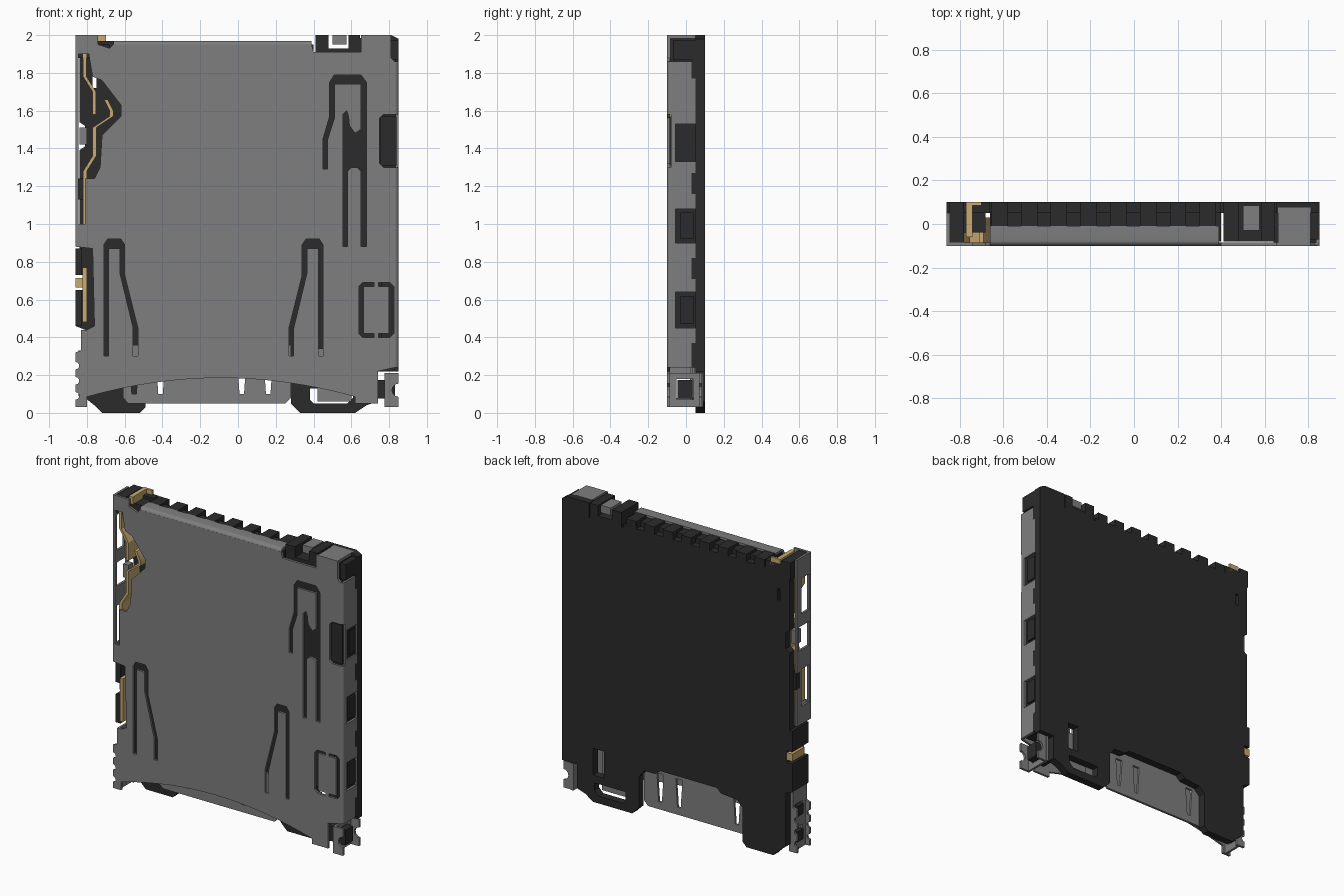
import bpy, bmesh, math
from mathutils import Matrix


def material(name, rgb):
    m = bpy.data.materials.new(name)
    m.diffuse_color = (*rgb, 1)
    return m


STEEL = material("steel grey", (0.21, 0.21, 0.21))
BLACK = material("black plastic", (0.024, 0.024, 0.024))
GOLD = material("gold contact", (0.58, 0.41, 0.17))

# sheet plane -> model space, for each extrusion axis
AXES = {
    "x": Matrix(((0, 0, 1, 0), (1, 0, 0, 0), (0, 1, 0, 0), (0, 0, 0, 1))),
    "y": Matrix(((1, 0, 0, 0), (0, 0, -1, 0), (0, 1, 0, 0), (0, 0, 0, 1))),
    "z": Matrix.Identity(4),
}


def plate(name, loops, a, b, mat, axis="y"):
    """Extrude an outline (first loop) with holes (other loops) from a to b."""
    cu = bpy.data.curves.new(name, "CURVE")
    cu.dimensions = "2D"
    cu.fill_mode = "BOTH"
    cu.extrude = abs(b - a) / 2
    for pts in loops:
        sp = cu.splines.new("POLY")
        sp.points.add(len(pts) - 1)
        for p, (u, v) in zip(sp.points, pts):
            p.co = (u, v, 0, 1)
        sp.use_cyclic_u = True
    tmp = bpy.data.objects.new(name + "_curve", cu)
    me = bpy.data.meshes.new_from_object(tmp)
    bpy.data.objects.remove(tmp)
    me.transform(AXES[axis])
    off = [0, 0, 0]
    off["xyz".index(axis)] = (a + b) / 2
    me.transform(Matrix.Translation(off))
    bm = bmesh.new()
    bm.from_mesh(me)
    bmesh.ops.remove_doubles(bm, verts=bm.verts, dist=1e-5)
    bmesh.ops.recalc_face_normals(bm, faces=bm.faces)
    bm.to_mesh(me)
    bm.free()
    me.shade_smooth()
    me.set_sharp_from_angle(angle=math.radians(30))
    me.materials.clear()
    me.materials.append(mat)
    ob = bpy.data.objects.new(name, me)
    bpy.context.collection.objects.link(ob)
    return ob


def rect(u0, u1, v0, v1):
    return [(u0, v0), (u1, v0), (u1, v1), (u0, v1)]


def box(name, x0, x1, y0, y1, z0, z1, mat):
    return plate(name, [rect(x0, x1, z0, z1)], y0, y1, mat)


def ribbon(name, path, t, y0, y1, mat):
    return plate(name, [path + [(x + t, z) for x, z in reversed(path)]], y0, y1, mat)


def arc(cx, cy, r, a0, a1, n=6):
    return [(cx + r * math.cos(math.radians(a0 + (a1 - a0) * i / n)),
             cy + r * math.sin(math.radians(a0 + (a1 - a0) * i / n))) for i in range(n + 1)]


# ---- shell front face with spring slots ----
bow = [(-0.8 + 1.42 * i / 16, 0.185 - 0.10 * ((i - 8) / 8) ** 2) for i in range(17)]
outline = bow + [
    (0.62, 0.05), (0.74, 0.05), (0.74, 0.22), (0.83, 0.24),
    (0.83, 1.30), (0.77, 1.30), (0.75, 1.32), (0.75, 1.56), (0.77, 1.58), (0.83, 1.58),
    (0.83, 1.86), (0.81, 1.88), (0.81, 2.0), (0.65, 2.0), (0.65, 1.91), (0.40, 1.91),
    (0.39, 1.95), (-0.66, 1.95), (-0.68, 1.93), (-0.74, 1.95), (-0.74, 2.0), (-0.86, 2.0),
    (-0.86, 1.9), (-0.79, 1.9), (-0.77, 1.78), (-0.72, 1.76), (-0.62, 1.63), (-0.62, 1.57),
    (-0.72, 1.47), (-0.73, 1.3), (-0.76, 1.24), (-0.81, 1.24), (-0.81, 1.0), (-0.86, 1.0),
    (-0.86, 0.88), (-0.77, 0.87), (-0.76, 0.46), (-0.80, 0.44)]
slot = [(-0.71, 0.3), (-0.71, 0.89), (-0.69, 0.92), (-0.62, 0.92), (-0.60, 0.89),
        (-0.60, 0.73), (-0.53, 0.45), (-0.53, 0.3), (-0.555, 0.3), (-0.555, 0.45),
        (-0.625, 0.74), (-0.625, 0.87), (-0.685, 0.87), (-0.685, 0.3)]
lock_slot = [(0.45, 1.29), (0.45, 1.45), (0.485, 1.57), (0.485, 1.75), (0.51, 1.79),
             (0.65, 1.79), (0.68, 1.75), (0.68, 0.88), (0.65, 0.88), (0.65, 1.28),
             (0.63, 1.3), (0.60, 1.3), (0.58, 1.28), (0.58, 0.88), (0.555, 0.88),
             (0.555, 1.58), (0.575, 1.60), (0.585, 1.57), (0.59, 1.52), (0.62, 1.48),
             (0.65, 1.5), (0.65, 1.74), (0.51, 1.74), (0.51, 1.56), (0.475, 1.45), (0.475, 1.29)]
bracket = [(0.72, 0.4), (0.66, 0.4), (0.64, 0.42), (0.64, 0.67), (0.66, 0.69), (0.72, 0.69),
           (0.72, 0.67), (0.665, 0.67), (0.665, 0.42), (0.72, 0.42)]
plate("shell_face", [outline, slot, [(-0.26 - x, z) for x, z in slot], lock_slot, bracket,
                     [(1.465 - x, z) for x, z in bracket]], -0.1, -0.085, STEEL)

# ---- rounded shell bends and top lips ----
bend = arc(0.83, -0.08, 0.02, -90, 0) + arc(0.83, -0.08, 0.005, 0, -90)
for i, (z0, z1) in enumerate([(0.24, 1.30), (1.58, 1.86)]):
    plate(f"shell_bend_{i}", [bend], z0, z1, STEEL, "z")
lip = arc(-0.075, 1.945, 0.025, 180, 90) + [(-0.01, 1.97), (-0.01, 1.955)] \
    + arc(-0.075, 1.945, 0.010, 90, 180)
plate("shell_top_lip", [lip], -0.66, 0.39, STEEL, "x")
box("shell_corner_lip", 0.66, 0.81, -0.1, 0.075, 1.985, 2.0, STEEL)
box("shell_top_tab", 0.50, 0.575, -0.03, 0.085, 1.95, 2.0, STEEL)

# ---- shell side walls ----
wall = [(-0.08, 0.24), (0.03, 0.24), (0.03, 0.37), (0.085, 0.37), (0.085, 0.71), (0.03, 0.71),
        (0.03, 0.82), (0.085, 0.82), (0.085, 1.16), (0.03, 1.16), (0.03, 1.27), (0.085, 1.27),
        (0.085, 1.77), (0.03, 1.77), (0.03, 1.86), (-0.08, 1.86)]
windows = [(1.33, 1.53), (0.9, 1.08), (0.45, 0.64)]
plate("right_wall", [wall] + [rect(-0.055, 0.05, a, b) for a, b in windows], 0.835, 0.85, STEEL, "x")
left = [(-0.1, 0.88), (0.05, 0.88), (0.05, 1.13), (0.02, 1.13), (0.02, 1.24), (0.05, 1.24),
        (0.05, 2.0), (-0.1, 2.0)]
plate("left_wall", [left, rect(-0.08, 0.0, 1.0, 1.25), rect(-0.08, 0.03, 1.38, 1.54),
                    rect(-0.08, 0.0, 1.62, 1.86)], -0.86, -0.845, STEEL, "x")

# ---- solder feet at the lower corners ----
foot = [(0.775, 0.03), (0.85, 0.03)] + [(0.85, 0.07)] + arc(0.85, 0.12, 0.035, 270, 90) \
    + [(0.85, 0.21), (0.775, 0.21)]
plate("right_foot", [foot], -0.1, -0.085, STEEL)
plate("right_foot_wall", [rect(-0.1, 0.09, 0.03, 0.21), rect(-0.05, 0.04, 0.07, 0.18)],
      0.775, 0.79, STEEL, "x")
plate("right_foot_back", [foot], 0.07, 0.085, STEEL)
box("right_foot_peg", 0.70, 0.83, -0.045, 0.035, 0.075, 0.175, BLACK)
scallop = [(-0.80, 0.03), (-0.86, 0.03)]
for zc in (0.09, 0.17, 0.25):
    scallop += arc(-0.86, zc, 0.02, -90, 90, 5)
scallop += [(-0.86, 0.32), (-0.83, 0.33), (-0.83, 0.44), (-0.80, 0.44)]
for n, y0 in (("front", -0.1), ("back", 0.035)):
    plate("left_foot_" + n, [scallop], y0, y0 + 0.015, STEEL)
plate("left_foot_wall", [rect(-0.1, 0.05, 0.03, 0.44), rect(-0.05, 0.03, 0.08, 0.18),
                         rect(-0.05, 0.03, 0.25, 0.34)], -0.83, -0.815, STEEL, "x")
for z in (0.09, 0.26):
    box("left_foot_peg", -0.845, -0.79, -0.04, 0.02, z, z + 0.07, BLACK)

# ---- black base plate with lower cutout and finger loop ----
base = [(-0.81, 0.08), (-0.76, 0.04), (-0.72, 0), (-0.52, 0), (-0.49, 0.03), (-0.49, 0.26),
        (-0.45, 0.30), (-0.33, 0.31), (-0.30, 0.34), (0.12, 0.34), (0.16, 0.31), (0.24, 0.31),
        (0.28, 0.26), (0.28, 0.05), (0.33, 0), (0.62, 0), (0.68, 0.04), (0.74, 0.06),
        (0.74, 0.22), (0.85, 0.22), (0.85, 1.98), (0.81, 2), (0.65, 2), (0.65, 1.9),
        (0.40, 1.9), (0.40, 1.92), (-0.66, 1.92), (-0.66, 1.97), (-0.84, 1.97), (-0.84, 1.54),
        (-0.81, 1.52), (-0.81, 1.41), (-0.84, 1.39), (-0.84, 0.87), (-0.86, 0.87),
        (-0.86, 0.73), (-0.82, 0.73), (-0.82, 0.65), (-0.86, 0.65), (-0.86, 0.46), (-0.81, 0.44)]
loop_hole = [(0.40, 0.05), (0.58, 0.05), (0.61, 0.08), (0.61, 0.13), (0.38, 0.13), (0.38, 0.07)]
plate("base", [base, loop_hole, rect(0.54, 0.62, 0.18, 0.36), rect(-0.77, -0.75, 1.72, 1.80)],
      0.05, 0.1, BLACK)

# ---- base top wall, teeth and corner posts ----
box("base_top_wall", -0.66, 0.40, -0.08, 0.055, 1.88, 1.95, BLACK)
for i in range(8):
    x = -0.655 + i * 0.1365
    box(f"tooth_{i}", x, x + 0.075, -0.01, 0.1, 1.90, 1.968, BLACK)
for x0, x1, z in [(0.41, 0.48, 2.0), (0.585, 0.645, 2.0), (0.48, 0.585, 1.93)]:
    box("top_post", x0, x1, -0.08, 0.1, 1.88, z, BLACK)
box("left_corner_block", -0.845, -0.78, -0.085, 0.1, 1.88, 1.995, BLACK)
box("left_corner_step", -0.78, -0.68, -0.04, 0.1, 1.88, 1.95, BLACK)
box("right_corner_block", 0.64, 0.81, -0.085, 0.06, 1.86, 1.985, BLACK)
box("right_corner_end", 0.80, 0.85, -0.07, 0.06, 1.87, 1.975, BLACK)

# ---- base rails, latches and side nubs ----
box("right_rail", 0.76, 0.834, -0.06, 0.055, 0.24, 1.88, BLACK)
for a, b in windows:
    box("side_latch", 0.79, 0.846, -0.03, 0.04, a + 0.02, b - 0.02, BLACK)
box("upper_latch_cover", 0.755, 0.84, -0.088, 0.05, 1.31, 1.57, BLACK)
for a, b in [(0.24, 0.37), (0.71, 0.82), (1.16, 1.27), (1.77, 1.88)]:
    box("right_nub", 0.80, 0.849, 0.03, 0.09, a, b, BLACK)
for a, b in [(0.46, 0.65), (0.73, 0.87)]:
    box("left_block", -0.86, -0.825, -0.07, 0.06, a, b, BLACK)
box("left_nub", -0.86, -0.82, 0.02, 0.06, 1.13, 1.24, BLACK)
box("left_pill", -0.84, -0.80, -0.02, 0.03, 1.42, 1.51, STEEL)

# ---- steel card guide in the lower cutout ----
guide = [(-0.61, 0.36), (-0.61, 0.08), (-0.58, 0.05), (0.25, 0.05), (0.28, 0.08), (0.28, 0.36)]
tapers = [[(x - 0.012, 0.10), (x + 0.012, 0.10), (x + 0.025, 0.29), (x - 0.025, 0.29)]
          for x in (-0.55, -0.41, 0.02, 0.16)]
plate("card_guide", [guide] + tapers, 0.03, 0.045, STEEL)
box("loop_guide", 0.42, 0.60, 0.02, 0.035, 0.06, 0.34, STEEL)

# ---- gold detection springs ----
ribbon("upper_spring", [(-0.82, 1.9), (-0.82, 1.78), (-0.77, 1.70), (-0.77, 1.58)],
       0.018, -0.09, 0.03, GOLD)
ribbon("long_spring", [(-0.71, 1.66), (-0.68, 1.60), (-0.68, 1.57), (-0.77, 1.51),
                       (-0.77, 1.36), (-0.82, 1.28), (-0.82, 1.0)], 0.02, -0.09, 0.03, GOLD)
box("lower_spring", -0.822, -0.80, -0.08, 0.03, 0.48, 0.77, GOLD)
box("lower_spring_tail", -0.86, -0.81, -0.03, 0.098, 0.665, 0.715, GOLD)
box("top_contact", -0.77, -0.74, -0.06, 0.09, 1.95, 2.0, GOLD)
box("top_contact_tail", -0.77, -0.70, 0.085, 0.1, 1.95, 2.0, GOLD)
